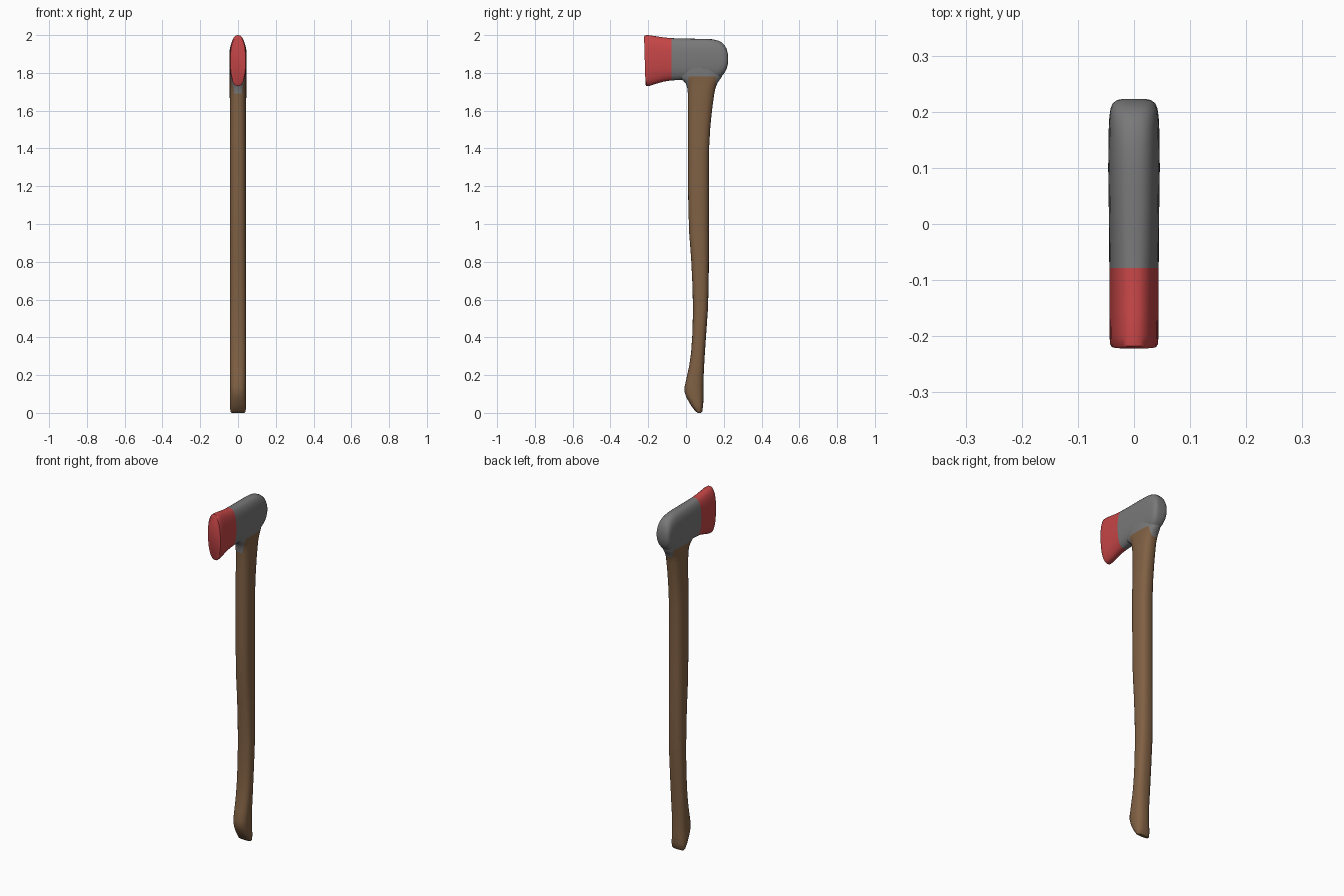
import bpy, bmesh, math


def material(name, rgb):
    m = bpy.data.materials.new(name)
    m.diffuse_color = (*rgb, 1)
    return m


wood = material("brown wood", (0.215, 0.118, 0.057))
steel = material("grey steel", (0.19, 0.19, 0.19))
red = material("red paint", (0.56, 0.06, 0.062))
SEG = 32


def superellipse(a, b, n):
    pts = []
    for i in range(SEG):
        t = 2 * math.pi * i / SEG
        c, s = math.cos(t), math.sin(t)
        pts.append((a * math.copysign(abs(c) ** (2 / n), c),
                    b * math.copysign(abs(s) ** (2 / n), s)))
    return pts


def loft(rings):
    """Skin a list of closed rings and cap both ends."""
    bm = bmesh.new()
    loops = [[bm.verts.new(p) for p in r] for r in rings]
    for a, b in zip(loops, loops[1:]):
        for i in range(SEG):
            j = (i + 1) % SEG
            bm.faces.new((a[i], a[j], b[j], b[i]))
    bm.faces.new(loops[0])
    bm.faces.new(loops[-1])
    bmesh.ops.recalc_face_normals(bm, faces=bm.faces)
    return bm


def finish(bm, name, mats, rule):
    for f in bm.faces:
        f.material_index = rule(f.calc_center_median())
    me = bpy.data.meshes.new(name)
    bm.to_mesh(me)
    bm.free()
    ob = bpy.data.objects.new(name, me)
    bpy.context.collection.objects.link(ob)
    for m in mats:
        me.materials.append(m)
    bpy.ops.object.select_all(action='DESELECT')
    ob.select_set(True)
    bpy.context.view_layer.objects.active = ob
    bpy.ops.object.shade_smooth_by_angle(angle=math.radians(42))


# Handle: z, front y, back y, half width; the top flares into the head
handle = [
    (0.0, 0.062, 0.078, 0.034), (0.008, 0.050, 0.086, 0.040),
    (0.04, 0.026, 0.091, 0.043), (0.08, 0.003, 0.092, 0.043),
    (0.11, -0.007, 0.092, 0.043), (0.14, -0.007, 0.092, 0.043),
    (0.19, 0.004, 0.093, 0.043), (0.25, 0.017, 0.096, 0.043),
    (0.32, 0.027, 0.100, 0.043), (0.42, 0.034, 0.107, 0.043),
    (0.55, 0.037, 0.116, 0.043), (0.68, 0.034, 0.120, 0.043),
    (0.82, 0.027, 0.121, 0.043), (0.95, 0.017, 0.121, 0.043),
    (1.10, 0.012, 0.121, 0.043), (1.40, 0.011, 0.122, 0.043),
    (1.52, 0.011, 0.129, 0.043), (1.62, 0.011, 0.140, 0.043),
    (1.69, 0.010, 0.150, 0.044), (1.72, 0.007, 0.156, 0.044),
    (1.745, -0.002, 0.166, 0.044), (1.76, -0.016, 0.176, 0.044),
    (1.78, -0.045, 0.190, 0.044), (1.82, -0.045, 0.195, 0.044),
    (1.86, -0.04, 0.19, 0.043)]
rings = []
for z, y0, y1, hx in handle:
    rings.append([(x, (y0 + y1) / 2 + y, z)
                  for x, y in superellipse(hx, (y1 - y0) / 2, 2.5)])
bm = loft(rings)
# Cut clean colour borders where the steel socket laps over the wood
for y in (0.014, 0.159):
    faces = [f for f in bm.faces if f.calc_center_median().z > 1.69]
    geom = set(faces)
    for f in faces:
        geom.update(f.edges)
        geom.update(f.verts)
    bmesh.ops.bisect_plane(bm, geom=list(geom), plane_co=(0, y, 0),
                           plane_no=(0, 1, 0))
finish(bm, "handle", (wood, steel), lambda c: int(
    c.z > 1.78 or (c.z > 1.69 and not 0.014 < c.y < 0.159)))

# Axe head: y, bottom z, top z, half width, squareness
head = [
    (-0.222, 1.738, 1.992, 0.040, 2.4), (-0.217, 1.730, 1.999, 0.043, 2.4),
    (-0.200, 1.731, 2.0, 0.0435, 2.4), (-0.160, 1.743, 1.994, 0.044, 2.4),
    (-0.120, 1.754, 1.988, 0.044, 2.4), (-0.078, 1.760, 1.984, 0.044, 2.5),
    (-0.030, 1.763, 1.982, 0.0445, 2.6), (0.03, 1.765, 1.981, 0.045, 2.7),
    (0.10, 1.767, 1.980, 0.046, 2.7), (0.14, 1.768, 1.978, 0.0455, 2.7),
    (0.17, 1.772, 1.971, 0.045, 2.7), (0.19, 1.784, 1.961, 0.044, 2.7),
    (0.205, 1.801, 1.946, 0.042, 2.7), (0.215, 1.821, 1.927, 0.038, 2.6),
    (0.221, 1.845, 1.903, 0.030, 2.5), (0.223, 1.860, 1.888, 0.020, 2.4)]
rings = []
for y, z0, z1, hx, n in head:
    lean = max(0, (-0.1 - y) / 0.122) * 0.03   # cutting face leans slightly
    rings.append([(x, y + lean * (1.99 - (z0 + z1) / 2 - z), (z0 + z1) / 2 + z)
                  for x, z in superellipse(hx, (z1 - z0) / 2, n)])
finish(loft(rings), "axe_head", (steel, red), lambda c: int(c.y < -0.078))
